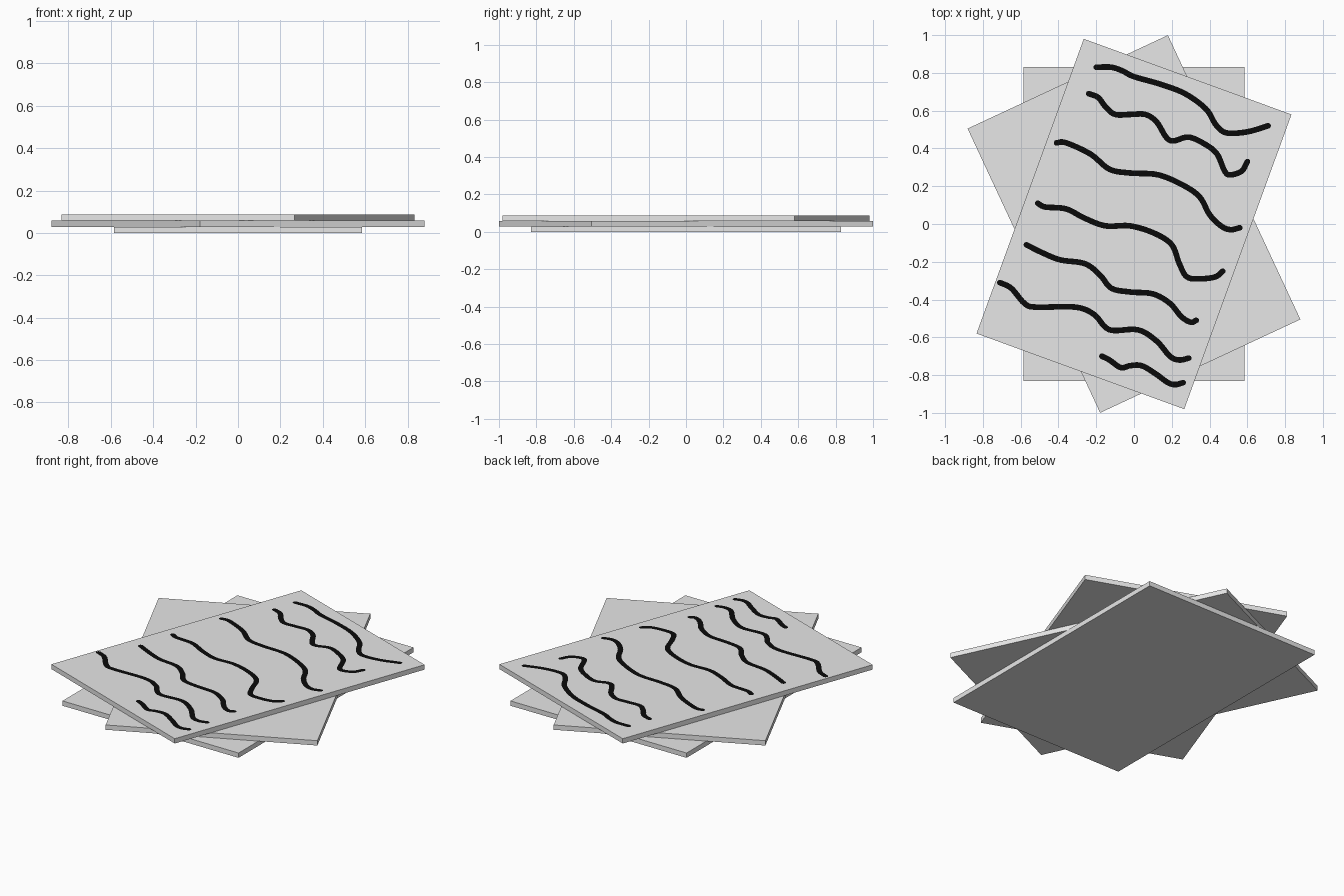
import bpy, bmesh, math
from mathutils import Vector

if "Cube" in bpy.data.objects:
    bpy.data.objects.remove(bpy.data.objects["Cube"])

THICK = 0.029          # thickness of one sheet
WIDTH = 0.030          # width of an ink stroke
INK_Z = 3 * THICK + 0.0015


def material(name, rgb):
    m = bpy.data.materials.new(name)
    m.diffuse_color = (*rgb, 1)
    m.use_nodes = True
    m.node_tree.nodes["Principled BSDF"].inputs["Base Color"].default_value = m.diffuse_color
    return m


paper = material("paper grey", (0.8, 0.8, 0.8))
ink = material("ink black", (0.003, 0.003, 0.003))


def sheet(name, level, degrees):
    bpy.ops.mesh.primitive_cube_add(size=1, location=(0, 0, (level + 0.5) * THICK))
    ob = bpy.context.object
    ob.name = name
    ob.scale = (1.17, 1.66, THICK)
    ob.rotation_euler.z = math.radians(degrees)
    ob.data.materials.append(paper)


def smooth(pts, steps=6):
    # Catmull-Rom curve through the points
    p = [2 * pts[0] - pts[1]] + pts + [2 * pts[-1] - pts[-2]]
    out = []
    for a, b, c, d in zip(p, p[1:], p[2:], p[3:]):
        for i in range(steps):
            t = i / steps
            out.append(0.5 * (2 * b + (c - a) * t + (2 * a - 5 * b + 4 * c - d) * t * t
                              + (3 * b - a - 3 * c + d) * t ** 3))
    return out + [pts[-1]]


def stroke(name, coords):
    # flat ribbon with round ends, coordinates in hundredths
    path = smooth([Vector((x / 100, y / 100, INK_Z)) for x, y in coords])
    bm = bmesh.new()
    pairs, dirs = [], []
    for i, p in enumerate(path):
        d = (path[min(i + 1, len(path) - 1)] - path[max(i - 1, 0)]).normalized()
        n = Vector((-d.y, d.x, 0)) * WIDTH / 2
        pairs.append((bm.verts.new(p + n), bm.verts.new(p - n)))
        dirs.append(d)
    for (a, b), (c, d) in zip(pairs, pairs[1:]):
        bm.faces.new((a, b, d, c))
    for k, sign in ((0, -1), (-1, 1)):
        n = Vector((-dirs[k].y, dirs[k].x, 0))
        arc = [bm.verts.new(path[k] + (n * math.cos(t) + dirs[k] * sign * math.sin(t)) * WIDTH / 2)
               for t in (math.pi * j / 6 for j in range(1, 6))]
        bm.faces.new([pairs[k][0]] + arc + [pairs[k][1]])
    for f in bm.faces:
        f.normal_update()
        if f.normal.z < 0:
            f.normal_flip()
    me = bpy.data.meshes.new(name)
    bm.to_mesh(me)
    bm.free()
    me.materials.append(ink)
    bpy.context.collection.objects.link(bpy.data.objects.new(name, me))


# Three stacked sheets
sheet("bottom_sheet", 0, 0)
sheet("middle_sheet", 1, 25)
sheet("top_sheet", 2, -20)

# Wavy writing strokes on the top sheet
stroke("ink_line_1", [(-20, 83), (-12, 83), (-6, 81), (0, 78), (14, 74), (27, 69), (38, 61),
                      (43, 53), (47, 49), (52, 48), (61, 49), (71, 52)])
stroke("ink_line_2", [(-24, 69), (-19, 67), (-15, 62), (-10, 58), (-2, 58), (6, 58), (12, 54), (17, 46),
                      (21, 44), (29, 46), (38, 42), (44, 37), (48, 28), (51, 26), (57, 28), (60, 33)])
stroke("ink_line_3", [(-41, 43), (-36, 43), (-23, 37), (-13, 29), (-2, 27), (13, 26), (27, 20),
                      (35, 14), (40, 5), (46, -1), (51, -3), (56, -2)])
stroke("ink_line_4", [(-51, 11), (-47, 9), (-36, 8), (-26, 3), (-15, -1), (-2, -1), (11, -5),
                      (20, -11), (24, -21), (28, -28), (35, -29), (43, -28), (47, -25)])
stroke("ink_line_5", [(-57, -11), (-49, -15), (-39, -19), (-26, -21), (-18, -27), (-12, -34),
                      (-2, -36), (10, -37), (19, -42), (25, -49), (30, -52), (33, -51)])
stroke("ink_line_6", [(-71, -31), (-65, -34), (-58, -42), (-52, -44), (-31, -44), (-21, -48),
                      (-13, -56), (2, -56), (12, -62), (19, -70), (24, -72), (29, -71)])
stroke("ink_line_7", [(-17, -70), (-13, -72), (-7, -76), (-2, -75), (4, -75), (11, -79),
                      (18, -84), (22, -85), (26, -84)])
